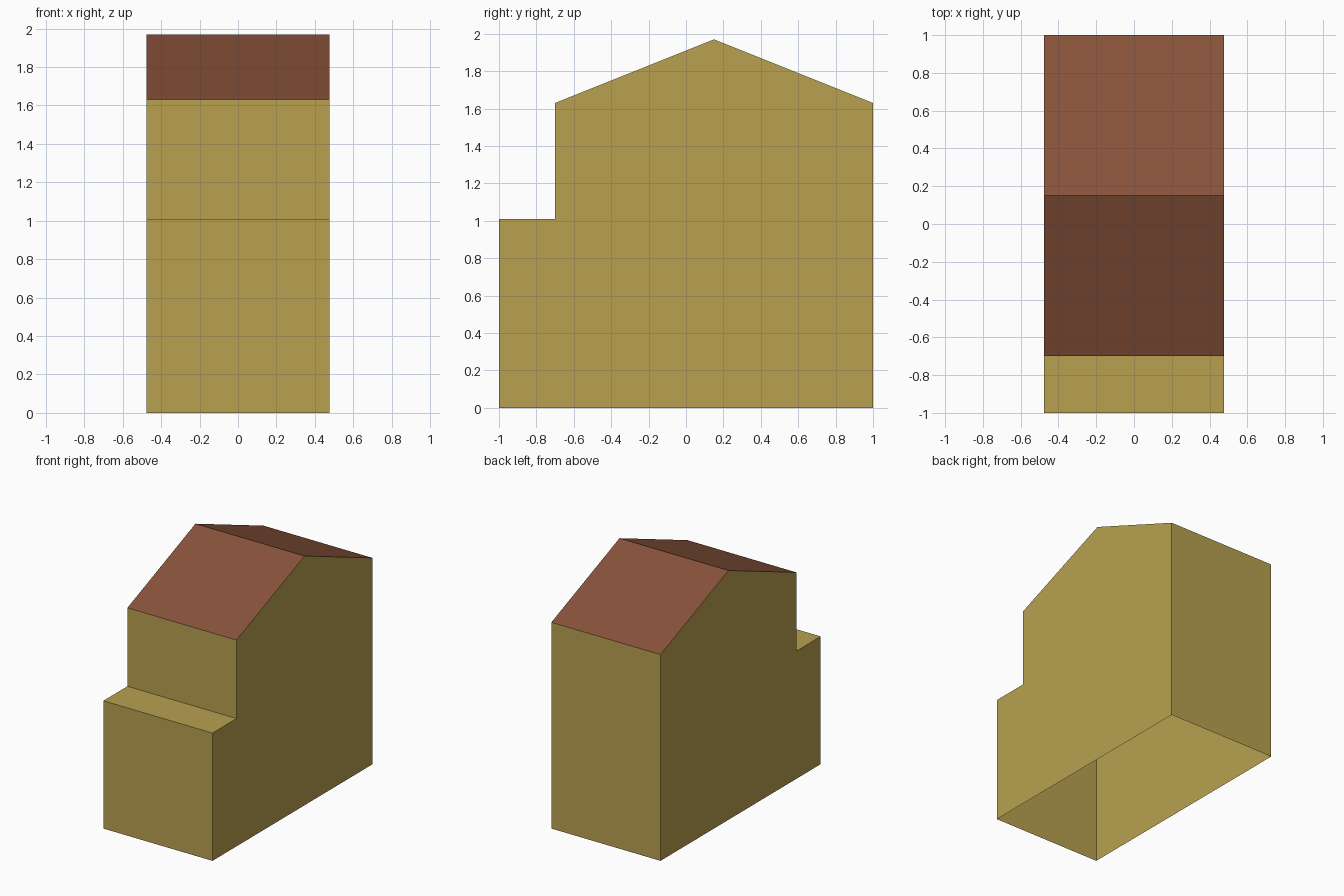
import bpy
import bmesh

if "Cube" in bpy.data.objects:
    bpy.data.objects.remove(bpy.data.objects["Cube"])


def material(name, rgb):
    m = bpy.data.materials.new(name)
    m.diffuse_color = (*rgb, 1.0)
    m.use_nodes = True
    m.node_tree.nodes["Principled BSDF"].inputs["Base Color"].default_value = m.diffuse_color
    return m


wall_mat = material("ochre wall", (0.479, 0.356, 0.082))
roof_mat = material("brown roof", (0.246, 0.084, 0.042))

HALF_WIDTH = 0.477

# Side outline (y, z), from the front foot over the step and roof to the back foot
profile = [(-1, 0), (-1, 1.01), (-0.7, 1.01), (-0.7, 1.63),
           (0.15, 1.97), (1, 1.63), (1, 0)]

# House shell: outline extruded across x, open underneath
bm = bmesh.new()
left = [bm.verts.new((-HALF_WIDTH, y, z)) for y, z in profile]
right = [bm.verts.new((HALF_WIDTH, y, z)) for y, z in profile]
bm.faces.new(right[::-1])
bm.faces.new(left)
for i in range(len(profile) - 1):
    bm.faces.new((left[i], right[i], right[i + 1], left[i + 1]))
bmesh.ops.recalc_face_normals(bm, faces=bm.faces)
bm.normal_update()
right_wall = max(bm.faces, key=lambda f: f.calc_center_median().x)
if right_wall.normal.x < 0:
    bmesh.ops.reverse_faces(bm, faces=bm.faces)
    bm.normal_update()

# Sloping faces are roof, everything else is wall
for f in bm.faces:
    f.material_index = 1 if 0.5 < f.normal.z < 0.99 else 0

mesh = bpy.data.meshes.new("house_shell")
bm.to_mesh(mesh)
bm.free()
mesh.materials.append(wall_mat)
mesh.materials.append(roof_mat)
house = bpy.data.objects.new("house_shell", mesh)
bpy.context.collection.objects.link(house)
